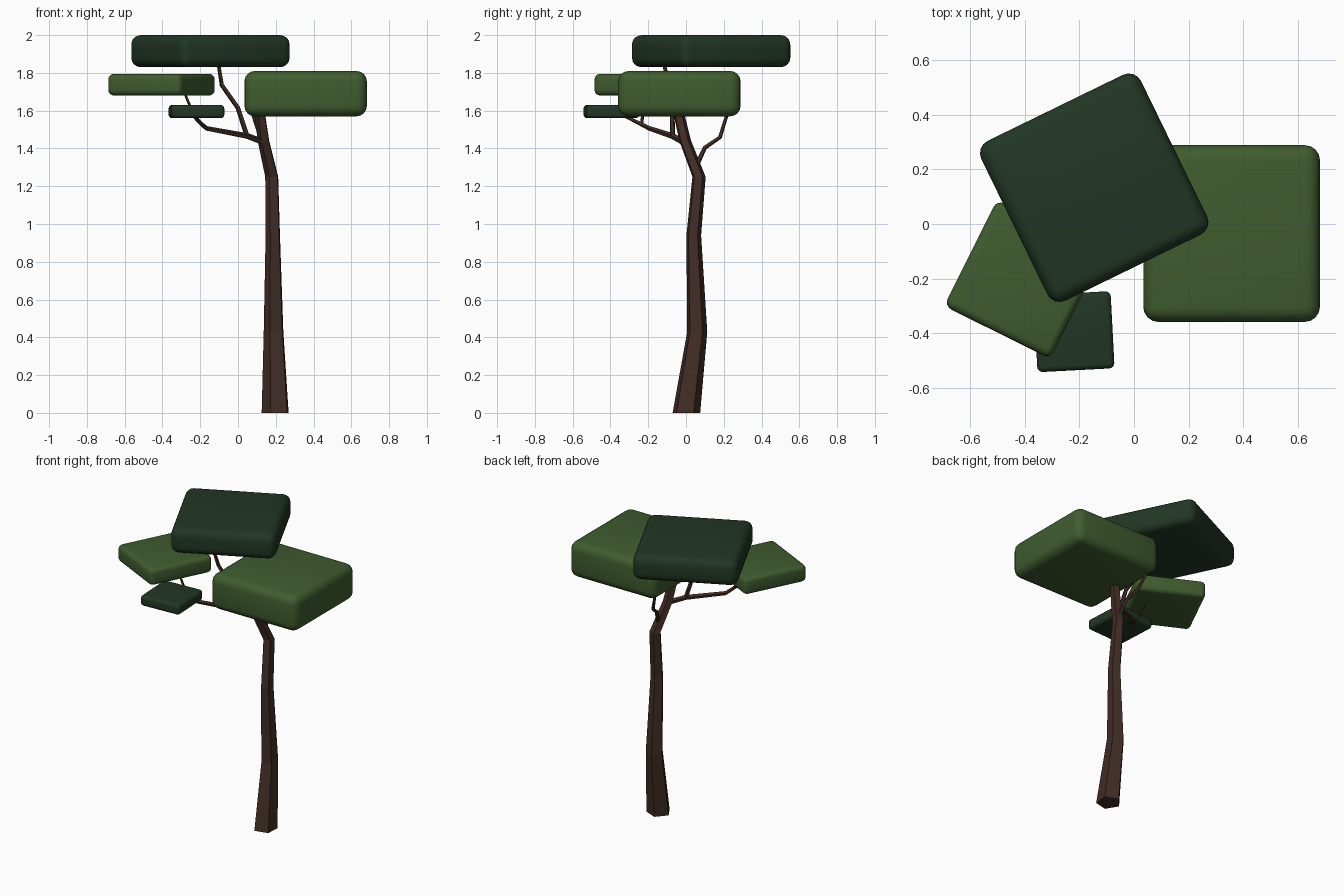
import bpy, bmesh, math
from mathutils import Vector

if "Cube" in bpy.data.objects:
    bpy.data.objects.remove(bpy.data.objects["Cube"])


def material(name, rgb):
    m = bpy.data.materials.new(name)
    m.diffuse_color = (*rgb, 1)
    m.use_nodes = True
    m.node_tree.nodes["Principled BSDF"].inputs["Base Color"].default_value = m.diffuse_color
    return m


BARK = material("dark bark", (0.054, 0.026, 0.018))
GREEN = material("leaf green", (0.050, 0.108, 0.028))
DARK = material("deep green", (0.0155, 0.038, 0.0185))


def finish(name, bm, mat):
    bmesh.ops.recalc_face_normals(bm, faces=bm.faces)
    me = bpy.data.meshes.new(name)
    bm.to_mesh(me)
    bm.free()
    me.materials.append(mat)
    ob = bpy.data.objects.new(name, me)
    bpy.context.collection.objects.link(ob)
    return ob


def limb(name, points, level=False, sides=5, phase=31):
    """Flat-sided tapering tube through (x, y, z, radius) points."""
    bm = bmesh.new()
    pos = [Vector(p[:3]) for p in points]
    rings = []
    for i, p in enumerate(pos):
        d = (pos[min(i + 1, len(pos) - 1)] - pos[max(i - 1, 0)]).normalized()
        rot = Vector((0, 0, 1)).rotation_difference(d)
        ring = []
        for k in range(sides):
            a = math.radians(phase) + math.tau * k / sides
            v = Vector((math.cos(a), math.sin(a), 0)) * points[i][3]
            ring.append(bm.verts.new(p + (v if level else rot @ v)))
        rings.append(ring)
    for a, b in zip(rings, rings[1:]):
        for k in range(sides):
            n = (k + 1) % sides
            bm.faces.new((a[k], a[n], b[n], b[k]))
    bm.faces.new(rings[0])
    bm.faces.new(rings[-1])
    return finish(name, bm, BARK)


def pad(name, centre, side, z0, z1, angle, radius, mat):
    """Rounded square slab of foliage."""
    bm = bmesh.new()
    bmesh.ops.create_cube(bm, size=1)
    bmesh.ops.scale(bm, vec=(side, side, z1 - z0), verts=bm.verts)
    bmesh.ops.bevel(bm, geom=bm.edges[:], offset=radius, segments=4,
                    profile=0.5, affect='EDGES')
    for f in bm.faces:
        f.smooth = True
    ob = finish(name, bm, mat)
    ob.location = (*centre, (z0 + z1) / 2)
    ob.rotation_euler.z = math.radians(angle)


# Trunk
limb("trunk", [(0.202, 0.0, 0, 0.077), (0.192, 0.058, 0.43, 0.056),
               (0.187, 0.04, 0.94, 0.041), (0.181, 0.068, 1.25, 0.037),
               (0.137, -0.005, 1.44, 0.033), (0.115, -0.042, 1.60, 0.030)], level=True)

# Branches
limb("left_branch", [(0.13, -0.015, 1.435, 0.017), (0.05, -0.07, 1.465, 0.016),
                     (-0.165, -0.19, 1.505, 0.013), (-0.195, -0.24, 1.53, 0.011),
                     (-0.25, -0.35, 1.585, 0.008)])
limb("left_twig", [(-0.19, -0.235, 1.528, 0.010), (-0.235, -0.23, 1.58, 0.008),
                   (-0.285, -0.235, 1.70, 0.007)])
limb("top_branch", [(0.05, -0.07, 1.462, 0.014), (0.0, -0.075, 1.615, 0.013),
                    (-0.085, -0.09, 1.735, 0.012), (-0.105, -0.12, 1.86, 0.010)])
limb("back_branch", [(0.165, 0.055, 1.31, 0.014), (0.15, 0.10, 1.405, 0.012),
                     (0.12, 0.18, 1.46, 0.011), (0.075, 0.22, 1.59, 0.009)])

# Foliage pads
pad("right_foliage", (0.358, -0.035), 0.648, 1.57, 1.81, 0, 0.055, GREEN)
pad("top_foliage", (-0.146, 0.133), 0.652, 1.83, 2.0, 26, 0.05, DARK)
pad("left_foliage", (-0.405, -0.203), 0.435, 1.68, 1.795, -26.5, 0.03, GREEN)
pad("small_foliage", (-0.22, -0.395), 0.283, 1.56, 1.63, 3, 0.02, DARK)
